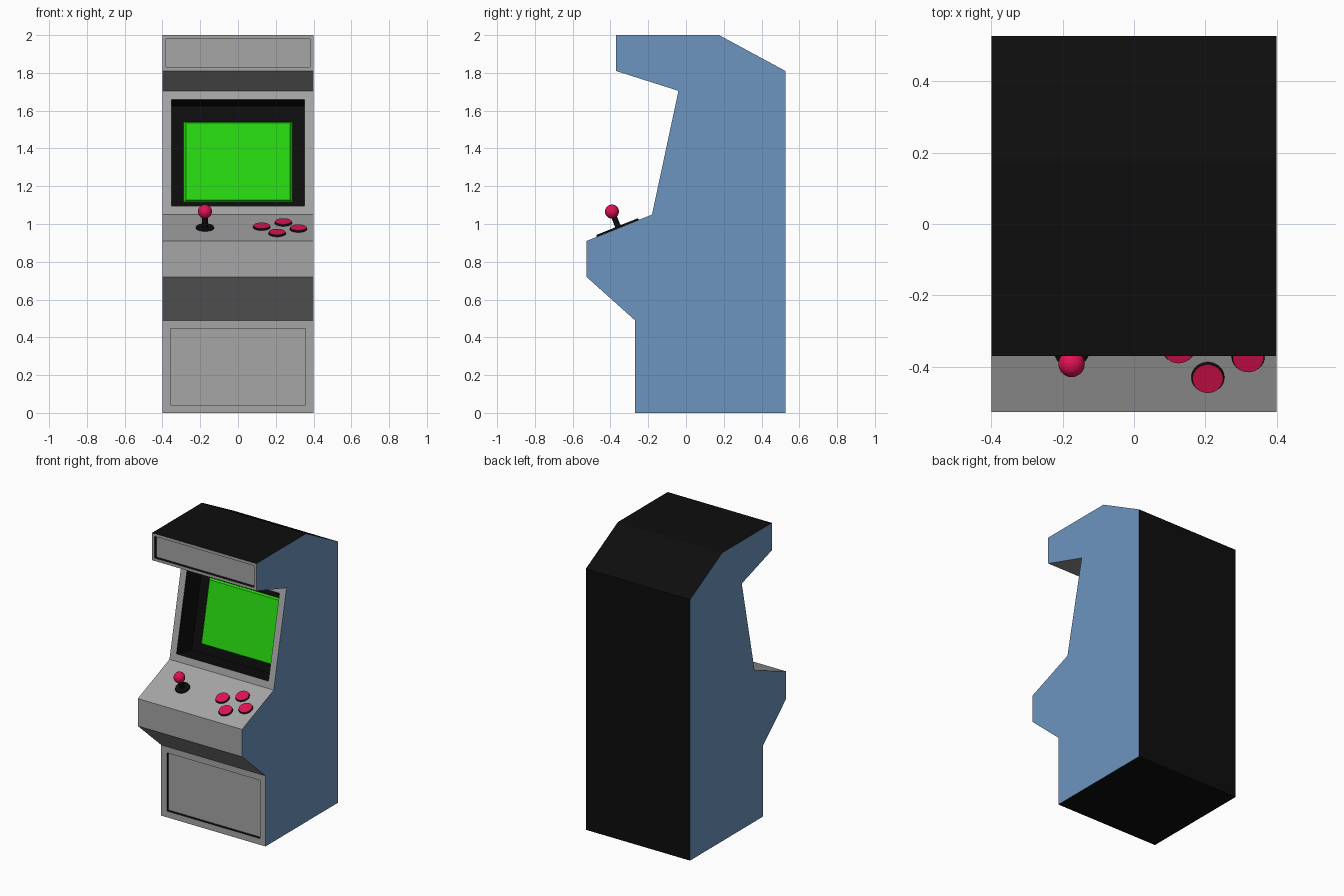
import bpy, bmesh, math
from mathutils import Matrix, Vector

if "Cube" in bpy.data.objects:
    bpy.data.objects.remove(bpy.data.objects["Cube"])


def material(name, rgb):
    m = bpy.data.materials.new(name)
    m.diffuse_color = (*rgb, 1)
    m.use_nodes = True
    m.node_tree.nodes["Principled BSDF"].inputs["Base Color"].default_value = m.diffuse_color
    return m


GREY = material("front grey", (0.38, 0.38, 0.38))
BLUE = material("side blue", (0.15, 0.30, 0.52))
BLACK = material("black", (0.004, 0.004, 0.004))
GREEN = material("screen green", (0.02, 0.68, 0.005))
RED = material("control red", (0.75, 0.006, 0.085))


def finish(name, bm, mats):
    bmesh.ops.recalc_face_normals(bm, faces=bm.faces)
    me = bpy.data.meshes.new(name)
    bm.to_mesh(me)
    bm.free()
    for m in mats:
        me.materials.append(m)
    ob = bpy.data.objects.new(name, me)
    bpy.context.collection.objects.link(ob)
    return ob


def smooth(ob):
    bpy.ops.object.select_all(action='DESELECT')
    ob.select_set(True)
    bpy.context.view_layer.objects.active = ob
    bpy.ops.object.shade_smooth_by_angle(angle=math.radians(35))


# Cabinet: side profile (y, z) extruded across the width
HALF = 0.40
PROFILE = [(-0.27, 0), (0.527, 0), (0.527, 1.81), (0.175, 2.0), (-0.37, 2.0),
           (-0.37, 1.81), (-0.04, 1.705), (-0.18, 1.05), (-0.527, 0.91),
           (-0.527, 0.72), (-0.27, 0.49)]
bm = bmesh.new()
left = [bm.verts.new((-HALF, y, z)) for y, z in PROFILE]
right = [bm.verts.new((HALF, y, z)) for y, z in PROFILE]
sides = [bm.faces.new(left), bm.faces.new(right)]
n = len(PROFILE)
strip = [bm.faces.new((left[i], left[(i + 1) % n], right[(i + 1) % n], right[i]))
         for i in range(n)]
bmesh.ops.recalc_face_normals(bm, faces=bm.faces)
for f in sides:
    f.material_index = 1
for f in strip[:4]:          # bottom, back, rear slope and top
    f.material_index = 2


# Recessed panels: strip index, border, depth, floor material
def recess(face, border, depth, floor):
    bmesh.ops.inset_individual(bm, faces=[face], thickness=border, use_even_offset=True)
    walls = bmesh.ops.inset_individual(bm, faces=[face], thickness=0, depth=-depth)["faces"]
    for w in walls:
        w.material_index = 2
    face.material_index = floor


recess(strip[4], 0.02, 0.02, 0)      # marquee
recess(strip[6], 0.047, 0.17, 2)     # screen opening
recess(strip[10], 0.043, 0.02, 0)    # lower door
finish("cabinet", bm, [GREY, BLUE, BLACK])

# Screen: tapered slab on the back of the opening
tilt = math.atan2(0.655, 0.14)
frame = Matrix.Translation((0, 0.053, 1.328)) @ Matrix.Rotation(tilt, 4, 'X')
bm = bmesh.new()
bmesh.ops.create_cube(bm, size=2)
for v in bm.verts:
    k = 0.95 if v.co.z > 0 else 1
    v.co = frame @ Vector((v.co.x * 0.29 * k, v.co.y * 0.22 * k, 0.016 if v.co.z > 0 else -0.004))
finish("screen", bm, [GREEN])

# Controls sit on the sloping panel
slope = math.atan2(0.14, 0.347)


def panel_frame(x, y):
    z = 0.91 + (y + 0.527) * 0.14 / 0.347
    return Matrix.Translation((x, y, z)) @ Matrix.Rotation(slope, 4, 'X')


def disc(name, x, y, r1, r2, z0, z1, cap):
    bm = bmesh.new()
    place = panel_frame(x, y)
    bmesh.ops.create_cone(bm, cap_ends=True, segments=32, radius1=r1, radius2=r2, depth=z1 - z0,
                          matrix=place @ Matrix.Translation((0, 0, (z0 + z1) / 2)))
    up = place.to_3x3() @ Vector((0, 0, 1))
    bm.normal_update()
    for f in bm.faces:
        if f.normal.dot(up) > 0.95:
            f.material_index = 1
    ob = finish(name, bm, [BLACK, cap])
    smooth(ob)


# Buttons: black rims with red caps
for i, (x, y) in enumerate([(0.125, -0.347), (0.24, -0.292), (0.207, -0.43), (0.32, -0.372)]):
    disc(f"button_{i + 1}", x, y, 0.047, 0.043, -0.002, 0.010, RED)

# Joystick: base, shaft and ball
JX, JY = -0.175, -0.357
disc("joystick_base", JX, JY, 0.049, 0.046, -0.002, 0.008, BLACK)
disc("joystick_shaft", JX, JY, 0.015, 0.015, 0.0, 0.085, BLACK)
bm = bmesh.new()
bmesh.ops.create_uvsphere(bm, u_segments=32, v_segments=16, radius=0.037,
                          matrix=panel_frame(JX, JY) @ Matrix.Translation((0, 0, 0.094)))
smooth(finish("joystick_ball", bm, [RED]))
